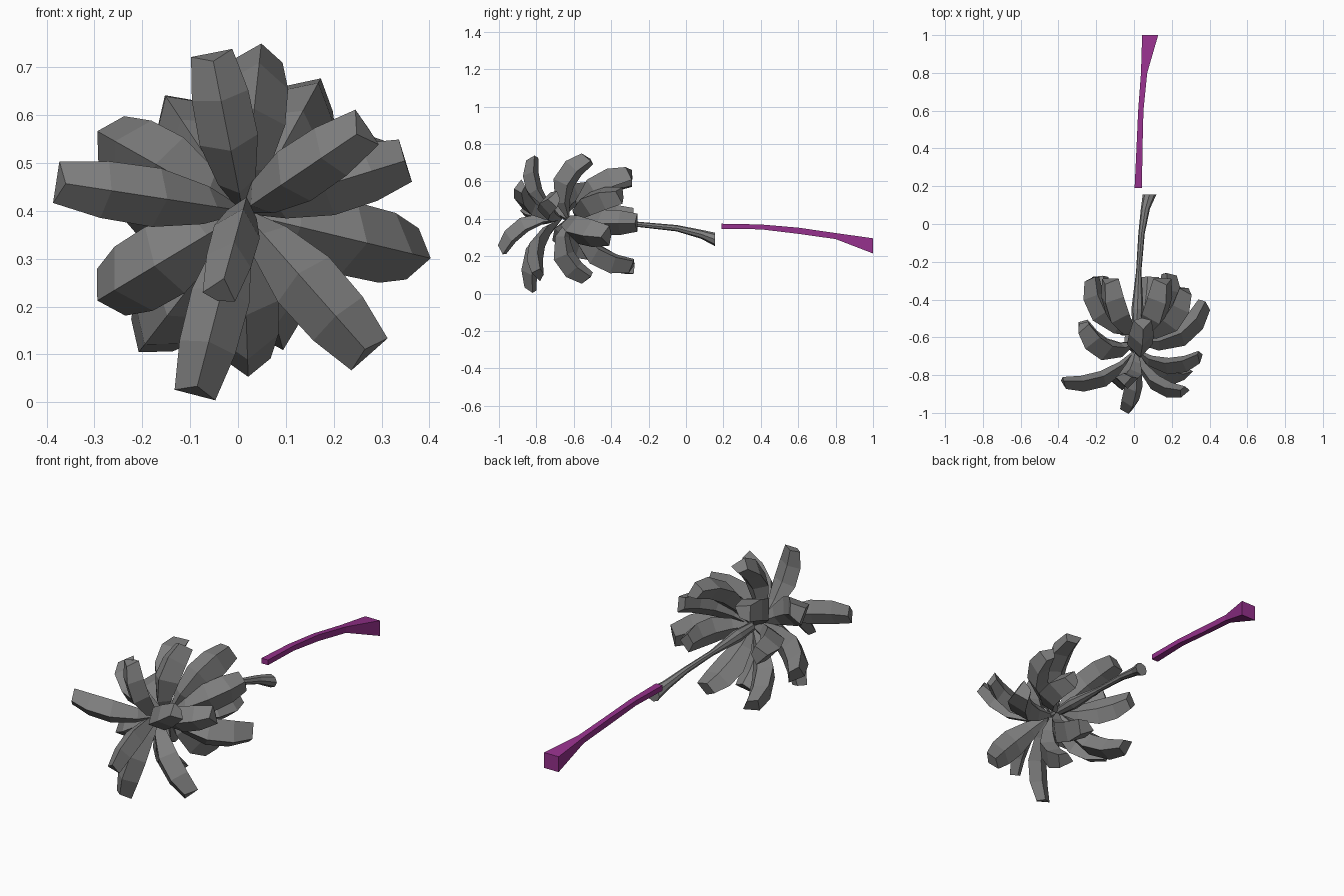
import bpy
import bmesh
from math import cos, sin, tau
from mathutils import Vector

if "Cube" in bpy.data.objects:
    bpy.data.objects.remove(bpy.data.objects["Cube"])

Y = Vector((0, 1, 0))


def make_material(name, color):
    mat = bpy.data.materials.new(name)
    mat.use_nodes = True
    mat.diffuse_color = color
    mat.node_tree.nodes["Principled BSDF"].inputs["Base Color"].default_value = color
    return mat


dark_grey = make_material("dark_grey", (.21, .21, .21, 1))
purple = make_material("purple", (.30, .03, .26, 1))


def loft(name, rings, material):
    """Skin a closed, flat-shaded solid through equal-sized rings of points."""
    bm = bmesh.new()
    loops = [[bm.verts.new(p) for p in ring] for ring in rings]
    for a, b in zip(loops, loops[1:]):
        for i in range(len(a)):
            j = (i + 1) % len(a)
            bm.faces.new((a[i], a[j], b[j], b[i]))
    bm.faces.new(loops[0])
    bm.faces.new(loops[-1])
    bmesh.ops.recalc_face_normals(bm, faces=bm.faces)
    mesh = bpy.data.meshes.new(name)
    bm.to_mesh(mesh)
    bm.free()
    mesh.materials.append(material)
    bpy.context.collection.objects.link(bpy.data.objects.new(name, mesh))


# Petal outline: position along the petal, half width, keel height
PETAL = [(0, .006, .004), (.24, .040, .028), (.52, .062, .043),
         (.78, .060, .042), (1, .044, .030)]


def petal(name, base, tip, size, depth, bulge):
    """Keeled petal arching from its base to a blunt, slanted tip."""
    base, tip = Vector(base), Vector(tip)
    chord = tip - base
    radial = Vector((chord.x, 0, chord.z)).normalized()
    side = radial.cross(Y)
    control = (base + tip) / 2 + chord.cross(side).normalized() * bulge
    rings = []
    for t, width, keel in PETAL:
        centre = base * (1 - t) ** 2 + control * 2 * t * (1 - t) + tip * t * t
        tangent = ((control - base) * (1 - t) + (tip - control) * t).normalized()
        normal = tangent.cross(side)
        slant = tangent * (.025 * t ** 4)
        w, k = side * width * size, normal * keel * depth
        rings.append([centre - w, centre + k - slant,
                      centre + w, centre - k * .5])
    loft(name, rings, dark_grey)


# Petal layers: base point, depth, bulge, then (tip, size) for each petal
LAYERS = {
    "front_petal": ((.01, -.665, .40), 1.35, .12, [
        ((-.38, -.83, .46), 1), ((-.055, -.81, .73), 1),
        ((.27, -.88, .575), 1), ((.275, -.78, .10), 1.15),
        ((-.09, -.82, .015), 1), ((-.04, -.98, .22), .8),
        ((.35, -.69, .505), 1.05)]),
    "middle_petal": ((.01, -.625, .395), 1.8, .15, [
        ((.045, -.51, .715), 1.1), ((-.265, -.53, .55), 1.25),
        ((-.265, -.52, .23), 1.3), ((.365, -.41, .31), 1.25),
        ((.02, -.51, .09), 1.1)]),
    "back_petal": ((.015, -.58, .39), 1.75, .14, [
        ((-.18, -.28, .14), 1.25), ((-.125, -.29, .60), 1.2),
        ((.15, -.29, .635), 1.25), ((.265, -.34, .525), 1.15),
        ((.08, -.28, .16), 1.2), ((-.21, -.28, .41), 1.1),
        ((.17, -.26, .38), 1.1)]),
}
for layer, (base, depth, bulge, petals) in LAYERS.items():
    for n, (tip, size) in enumerate(petals, 1):
        petal(f"{layer}_{n}", base, tip, size, depth, bulge)

# Stem: thin faceted stalk flaring toward its cut end
STEM = [(.012, -.64, .395, .015), (.018, -.45, .385, .032),
        (.025, -.25, .370, .014), (.040, -.05, .350, .017),
        (.060, .08, .318, .024), (.082, .155, .290, .036)]
loft("stem", [[Vector((x + r * cos(tau * i / 8), y, z + r * sin(tau * i / 8)))
               for i in range(8)] for x, y, z, r in STEM], dark_grey)

# Handle: purple square bar, bent downward and widening to the back
HANDLE = [(.19, .003, .042, .347, .374), (.40, .013, .045, .344, .370),
          (.60, .022, .050, .320, .353), (.80, .037, .070, .292, .324),
          (1, .043, .128, .215, .296)]
loft("handle", [[(x0, y, z0), (x1, y, z0), (x1, y, z1), (x0, y, z1)]
                for y, x0, x1, z0, z1 in HANDLE], purple)
